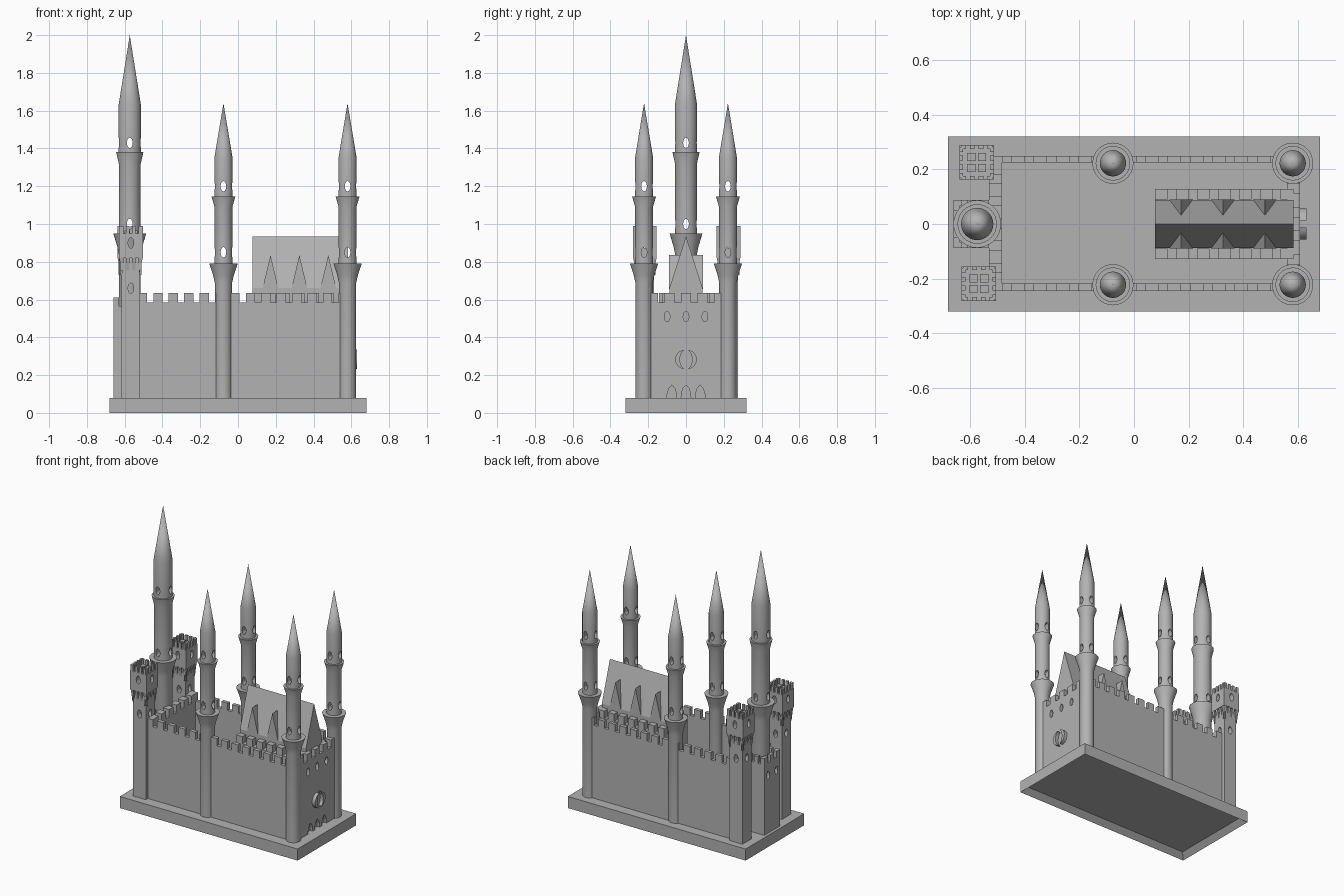
import bpy, bmesh, math
from mathutils import Matrix, Vector

if "Cube" in bpy.data.objects:
    bpy.data.objects.remove(bpy.data.objects["Cube"])

stone = bpy.data.materials.new("grey_stone")
stone.use_nodes = True
GREY = (0.45, 0.45, 0.45, 1)
stone.diffuse_color = GREY
stone.node_tree.nodes["Principled BSDF"].inputs["Base Color"].default_value = GREY

FLOOR = 0.08
WALL_TOP = 0.585
MERLON_TOP = 0.635


# --- helpers ---
def finish(name, bm, smooth=False):
    bmesh.ops.recalc_face_normals(bm, faces=bm.faces)
    mesh = bpy.data.meshes.new(name)
    bm.to_mesh(mesh)
    bm.free()
    ob = bpy.data.objects.new(name, mesh)
    bpy.context.collection.objects.link(ob)
    mesh.materials.append(stone)
    if smooth:
        smooth_shade(ob)
    return ob


def smooth_shade(ob):
    bpy.ops.object.select_all(action='DESELECT')
    bpy.context.view_layer.objects.active = ob
    ob.select_set(True)
    bpy.ops.object.shade_smooth_by_angle(angle=math.radians(35))


def add_box(bm, x, y, z):
    centre = Vector([sum(r) / 2 for r in (x, y, z)])
    size = [r[1] - r[0] for r in (x, y, z)]
    bmesh.ops.create_cube(bm, size=1, matrix=Matrix.Translation(centre) @ Matrix.Diagonal((*size, 1)))


def add_hull(bm, points):
    verts = [bm.verts.new(p) for p in points]
    bmesh.ops.convex_hull(bm, input=verts)


def add_prism(bm, outline, start, offset):
    """Extrude a closed outline of 3D points by an offset."""
    face = bm.faces.new([bm.verts.new(Vector(p) + Vector(start)) for p in outline])
    out = bmesh.ops.extrude_face_region(bm, geom=[face])
    bmesh.ops.translate(bm, vec=offset, verts=[v for v in out["geom"] if isinstance(v, bmesh.types.BMVert)])


def add_oval(bm, centre, axis, length, w=0.03, h=0.055):
    turn = Matrix.Rotation(math.pi / 2, 4, 'Y' if axis == 'X' else 'X')
    scale = Matrix.Diagonal((w / 2, w / 2, h / 2, 1))
    bmesh.ops.create_cone(bm, cap_ends=True, segments=16, radius1=1, radius2=1, depth=length * 2 / w,
                          matrix=Matrix.Translation(centre) @ scale @ turn)


def cut(ob, cutters):
    """Subtract each cutter mesh, then remove it."""
    for bm in cutters:
        tool = finish("window_cutter", bm)
        tool.hide_render = True
        mod = ob.modifiers.new("opening", 'BOOLEAN')
        mod.operation, mod.solver, mod.object = 'DIFFERENCE', 'EXACT', tool
        bpy.context.view_layer.objects.active = ob
        bpy.ops.object.modifier_apply(modifier=mod.name)
        bpy.data.objects.remove(tool)


def ovals(specs):
    result = []
    for centre, axis, length in specs:
        bm = bmesh.new()
        add_oval(bm, centre, axis, length)
        result.append(bm)
    return result


def merlons(name, x, y, axis, pitch=0.08, z=(WALL_TOP - 0.005, MERLON_TOP)):
    bm = bmesh.new()
    lo, hi = x if axis == 'X' else y
    count = max(2, round((hi - lo + 0.03) / pitch))
    step = (hi - lo) / (count - 0.4)
    for i in range(count):
        span = (lo + i * step, lo + (i + 0.6) * step)
        add_box(bm, *((span, y) if axis == 'X' else (x, span)), z)
    return finish(name, bm)


def wall(name, x, y, axis):
    bm = bmesh.new()
    add_box(bm, x, y, (FLOOR, WALL_TOP))
    merlons(name + "_battlement", x, y, axis)
    return finish(name, bm)


# --- base plinth with recessed underside ---
bm = bmesh.new()
add_box(bm, (-0.68, 0.68), (-0.32, 0.32), (0, FLOOR))
under = min(bm.faces, key=lambda f: f.calc_center_median().z)
bmesh.ops.inset_region(bm, faces=[under], thickness=0.05)
bmesh.ops.translate(bm, verts=under.verts, vec=(0, 0, 0.035))
finish("base", bm)


# --- round towers ---
def round_tower(name, x, y, profile, windows):
    bm = bmesh.new()
    verts = [bm.verts.new((r, 0, z)) for r, z in profile]
    edges = [bm.edges.new(pair) for pair in zip(verts, verts[1:])]
    bmesh.ops.spin(bm, geom=verts + edges, cent=(0, 0, 0), axis=(0, 0, 1), angle=2 * math.pi, steps=32)
    bmesh.ops.remove_doubles(bm, verts=bm.verts, dist=0.0001)
    bmesh.ops.translate(bm, verts=bm.verts, vec=(x, y, 0))
    tower = finish(name, bm)
    cut(tower, ovals([((x, y, z), a, 0.3) for z in windows for a in 'XY']))
    smooth_shade(tower)


small = [(0, FLOOR), (0.046, FLOOR), (0.046, 0.69), (0.055, 0.73), (0.075, 0.79), (0.047, 0.79),
         (0.047, 1.09), (0.063, 1.145), (0.048, 1.145), (0.048, 1.35), (0, 1.64)]
tall = [(0, FLOOR), (0.058, FLOOR), (0.058, 0.84), (0.066, 0.88), (0.087, 0.95), (0.058, 0.95),
        (0.058, 1.32), (0.072, 1.38), (0.059, 1.38), (0.059, 1.63), (0, 2.0)]
for side, s in (("left", 1), ("right", -1)):
    for place, x in (("gate", 0.58), ("middle", -0.077)):
        round_tower(f"{place}_tower_{side}", x, 0.222 * s, small, (0.85, 1.2))
round_tower("great_tower", -0.573, 0, tall, (1.0, 1.43))


# --- square towers with corbelled heads ---
def square_tower(name, cx, cy):
    body, head = 0.049, 0.063
    around = lambda h: ((cx - h, cx + h), (cy - h, cy + h))
    bm = bmesh.new()
    add_box(bm, *around(body), (FLOOR, 0.83))
    shaft = finish(name, bm)
    cut(shaft, ovals([((cx, cy, 0.66), a, 0.3) for a in 'XY']))
    bm = bmesh.new()
    add_box(bm, *around(head), (0.82, 0.95))
    top = finish(name + "_head", bm)
    cut(top, ovals([((cx, cy, 0.9), a, 0.3) for a in 'XY']))
    # corbels and merlons repeat on the four sides
    bm = bmesh.new()
    for k in range(4):
        new = bmesh.new()
        for i in range(4):
            m = -0.048 + i * 0.032
            add_hull(new, [(m + d, -r, z) for d in (-0.009, 0.009)
                           for r, z in ((body - 0.005, 0.825), (head, 0.825), (body - 0.005, 0.73))])
            add_box(new, (m - 0.009, m + 0.009), (-head, -head + 0.014), (0.945, 0.99))
        new.transform(Matrix.Translation((cx, cy, 0)) @ Matrix.Rotation(k * math.pi / 2, 4, 'Z'))
        part = bpy.data.meshes.new("side")
        new.to_mesh(part)
        new.free()
        bm.from_mesh(part)
        bpy.data.meshes.remove(part)
    for sx in (-0.02, 0.02):
        for sy in (-0.02, 0.02):
            add_box(bm, (cx + sx - 0.015, cx + sx + 0.015), (cy + sy - 0.015, cy + sy + 0.015), (0.945, 0.965))
    finish(name + "_battlement", bm)


square_tower("square_tower_left", -0.575, 0.225)
square_tower("square_tower_right", -0.567, -0.218)

# --- curtain walls ---
wall("wall_left", (-0.53, 0.58), (0.225, 0.249), 'X')
wall("wall_right", (-0.53, 0.58), (-0.244, -0.218), 'X')
wall("rear_wall", (-0.53, -0.483), (-0.225, 0.23), 'Y')
gate_wall = wall("gate_wall", (0.56, 0.607), (-0.2, 0.2), 'Y')

# --- gate wall openings: oval windows and pointed doors ---
openings = ovals([((0.607, y, 0.51), 'X', 0.04) for y in (-0.1, 0, 0.1)])
for y in (-0.075, 0, 0.075):
    bm = bmesh.new()
    arch = [(0, s * w, z) for s, w, z in ((-1, 0.026, 0.07), (1, 0.026, 0.07), (1, 0.024, 0.105),
                                         (1, 0.015, 0.13), (0, 0, 0.147), (-1, 0.015, 0.13), (-1, 0.024, 0.105))]
    add_prism(bm, arch, (0.587, y, 0), (0.05, 0, 0))
    openings.append(bm)
cut(gate_wall, openings)

# --- split round ornament over the gate ---
bm = bmesh.new()
angles = [math.radians(-77 + 154 * i / 12) for i in range(13)]
for s in (-1, 1):
    outer = [(0, s * 0.057 * math.cos(a), 0.053 * math.sin(a)) for a in angles]
    inner = [(0, s * (0.01 + 0.022 * math.cos(a)), 0.045 * math.sin(a)) for a in reversed(angles)]
    add_prism(bm, outer + inner, (0.6, 0, 0.283), (0.03, 0, 0))
finish("gate_ornament", bm, True)

# --- rear block around the great tower ---
bm = bmesh.new()
add_box(bm, (-0.66, -0.49), (-0.087, 0.087), (FLOOR, 0.565))
block = finish("rear_block", bm)
cut(block, ovals([((-0.66, y, 0.48), 'X', 0.04) for y in (-0.045, 0.045)]))
merlons("rear_block_battlement", (-0.66, -0.638), (-0.087, 0.087), 'Y', 0.06, (0.56, 0.61))
for side, s in (("left", 1), ("right", -1)):
    merlons("rear_block_battlement_" + side, (-0.66, -0.53), sorted((s * 0.065, s * 0.087)), 'X', 0.06, (0.56, 0.61))

# --- hall with steep gabled roof and dormers ---
X0, X1 = 0.077, 0.582
bm = bmesh.new()
add_box(bm, (X0, X1), (-0.128, 0.128), (FLOOR, WALL_TOP))
finish("hall", bm)
bm = bmesh.new()
gable = [(0, -0.088, 0.58), (0, 0.088, 0.58), (0, 0.088, 0.66), (0, 0, 0.935), (0, -0.088, 0.66)]
add_prism(bm, gable, (X0, 0, 0), (X1 - X0, 0, 0))
finish("hall_roof", bm)
bm = bmesh.new()
for s in (-1, 1):
    for x in (0.172, 0.325, 0.478):
        add_hull(bm, [(x - 0.043, s * 0.089, 0.655), (x + 0.043, s * 0.089, 0.655), (x, s * 0.089, 0.835),
                      (x, s * 0.03, 0.835), (x, s * 0.07, 0.655)])
finish("roof_dormers", bm)
for side, s in (("left", 1), ("right", -1)):
    merlons("hall_battlement_" + side, (X0, X1), sorted((s * 0.09, s * 0.128)), 'X')
